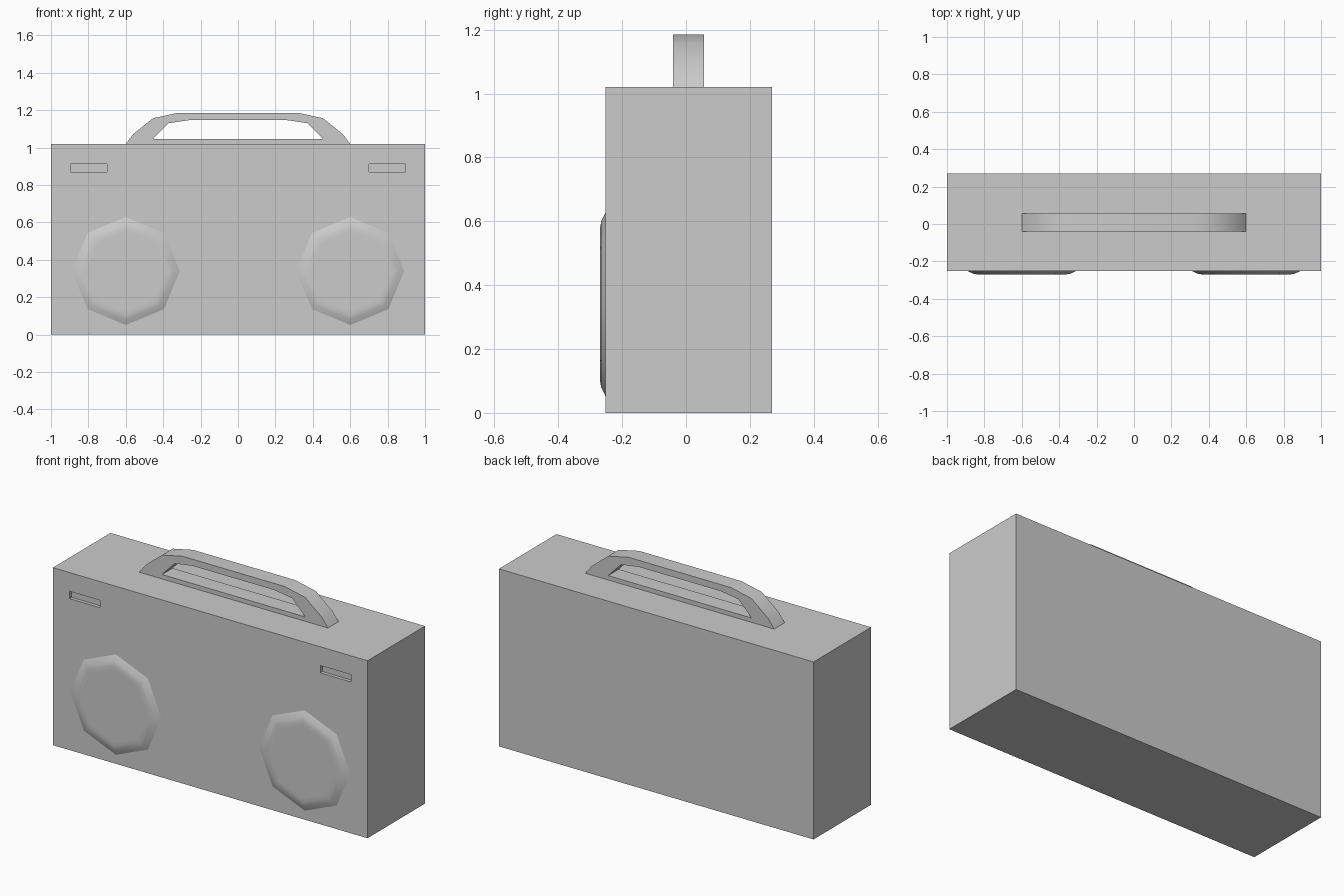
import bpy, bmesh
from math import sin, cos, pi, radians

if "Cube" in bpy.data.objects:
    bpy.data.objects.remove(bpy.data.objects["Cube"])


def make_object(name, bm, smooth=False):
    bmesh.ops.recalc_face_normals(bm, faces=bm.faces)
    mesh = bpy.data.meshes.new(name)
    bm.to_mesh(mesh)
    bm.free()
    obj = bpy.data.objects.new(name, mesh)
    bpy.context.collection.objects.link(obj)
    if smooth:
        bpy.ops.object.select_all(action='DESELECT')
        obj.select_set(True)
        bpy.context.view_layer.objects.active = obj
        bpy.ops.object.shade_smooth_by_angle(angle=radians(35))
    return obj


def box(name, lo, hi):
    bm = bmesh.new()
    bmesh.ops.create_cube(bm, size=1)
    for v in bm.verts:
        v.co = [(a + b) / 2 + c * (b - a) for a, b, c in zip(lo, hi, v.co)]
    return make_object(name, bm)


def speaker(name, cx, cz, sides=8):
    # Octagonal dome, its widest ring buried in the cabinet front
    profile = [(0.31, -0.243), (0.285, -0.2535), (0.26, -0.2655), (0.235, -0.27), (0.21, -0.27)]
    bm = bmesh.new()
    rings = [[bm.verts.new((cx + r * cos(2 * pi * i / sides), y, cz + r * sin(2 * pi * i / sides)))
              for i in range(sides)] for r, y in profile]
    for a, b in zip(rings, rings[1:]):
        for i in range(sides):
            j = (i + 1) % sides
            bm.faces.new((a[i], a[j], b[j], b[i]))
    bm.faces.new(rings[0])
    bm.faces.new(rings[-1])
    return make_object(name, bm, smooth=True)


def mirrored(half):
    return half + [(-x, z) for x, z in reversed(half)]


def handle(name, outer, inner, y0, y1):
    # Closed frame: outer and inner outlines bridged front and back
    bm = bmesh.new()
    n = len(outer)
    loops = [[bm.verts.new((x, y, z)) for x, z in pts]
             for pts, y in ((outer, y0), (outer, y1), (inner, y1), (inner, y0))]
    for k in range(4):
        a, b = loops[k], loops[(k + 1) % 4]
        for i in range(n):
            j = (i + 1) % n
            bm.faces.new((a[i], a[j], b[j], b[i]))
    return make_object(name, bm, smooth=True)


# Cabinet
body = box("cabinet", (-1, -0.252, 0), (1, 0.27, 1.02))

# Slots recessed in the upper front corners
for side, s in (("left", -1), ("right", 1)):
    x0, x1 = sorted((s * 0.70, s * 0.895))
    cutter = box("slot_cutter_" + side, (x0, -0.35, 0.87), (x1, -0.232, 0.912))
    cutter.hide_render = True
    cutter.hide_viewport = True
    cutter.display_type = 'WIRE'
    mod = body.modifiers.new("slot_" + side, 'BOOLEAN')
    mod.operation = 'DIFFERENCE'
    mod.solver = 'EXACT'
    mod.object = cutter
    speaker("speaker_" + side, s * 0.6, 0.34)

# Apply the cuts and drop the cutters
bpy.context.view_layer.update()
depsgraph = bpy.context.evaluated_depsgraph_get()
cut_mesh = bpy.data.meshes.new_from_object(body.evaluated_get(depsgraph))
body.modifiers.clear()
body.data = cut_mesh
for obj in [o for o in bpy.data.objects if o.name.startswith("slot_cutter")]:
    bpy.data.objects.remove(obj)

# Carry handle
handle("carry_handle",
       mirrored([(-0.6, 1.02), (-0.56, 1.072), (-0.455, 1.157), (-0.325, 1.185)]),
       mirrored([(-0.455, 1.045), (-0.43, 1.072), (-0.373, 1.13), (-0.26, 1.147)]),
       -0.04, 0.056)
